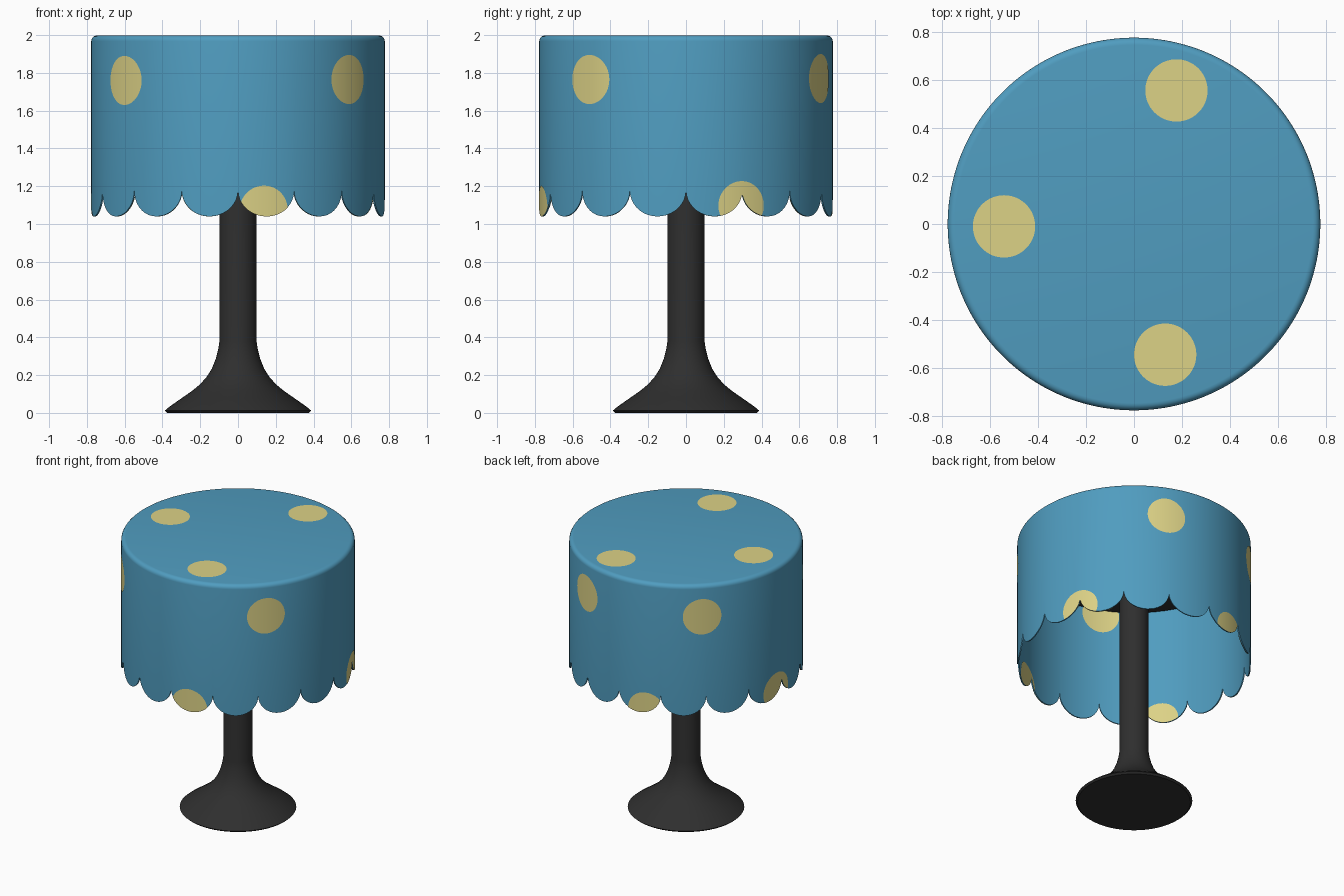
import bpy, bmesh, math
from math import sin, cos, pi, radians, sqrt

if "Cube" in bpy.data.objects:
    bpy.data.objects.remove(bpy.data.objects["Cube"])

R, TOP = 0.777, 1.998       # cloth radius and height
SCALLOPS, COLS = 16, 18     # hem scallops, columns in each
SPOT = 0.13


def material(name, rgb):
    m = bpy.data.materials.new(name)
    m.diffuse_color = (*rgb, 1)
    m.use_nodes = True
    m.node_tree.nodes["Principled BSDF"].inputs["Base Color"].default_value = m.diffuse_color
    return m


blue = material("cloth_blue", (0.080, 0.335, 0.525))
yellow = material("spot_yellow", (0.72, 0.645, 0.24))
black = material("stand_black", (0.028, 0.028, 0.028))


def finish(name, bm, mat, recalc=True):
    if recalc:
        bmesh.ops.recalc_face_normals(bm, faces=bm.faces)
    me = bpy.data.meshes.new(name)
    bm.to_mesh(me)
    bm.free()
    me.materials.append(mat)
    ob = bpy.data.objects.new(name, me)
    bpy.context.collection.objects.link(ob)
    bpy.ops.object.select_all(action='DESELECT')
    ob.select_set(True)
    bpy.context.view_layer.objects.active = ob
    bpy.ops.object.shade_smooth_by_angle(angle=radians(35))
    return ob


def revolve(name, angles, profile, mat):
    """Turn a profile(angle) -> [(r, z)] about z; the ends are capped."""
    bm = bmesh.new()
    rings = [[bm.verts.new((r * cos(a), r * sin(a), z)) for r, z in profile(a)] for a in angles]
    for i, p in enumerate(rings):
        q = rings[(i + 1) % len(rings)]
        for k in range(len(p) - 1):
            bm.faces.new((p[k], q[k], q[k + 1], p[k + 1]))
    bm.faces.new([p[0] for p in rings])
    bm.faces.new([p[-1] for p in rings])
    return finish(name, bm, mat)


def hem(a):
    """Height of the scalloped hem at an angle."""
    u = (a * SCALLOPS / (2 * pi)) % 1 * 2 - 1
    return 1.178 - 0.138 * sqrt(max(0, 1 - u * u))


# Tablecloth: thin shell with rounded top edge and scalloped hem
def cloth_profile(a):
    f = 0.03
    bend = [(R - f + f * sin(t * pi / 10), TOP - f + f * cos(t * pi / 10)) for t in range(6)]
    z = hem(a)
    return bend + [(R, z), (R - 0.008, z), (R - 0.008, TOP - 0.03)]


angles = [(s + (1 - cos(pi * c / COLS)) / 2) * 2 * pi / SCALLOPS
          for s in range(SCALLOPS) for c in range(COLS)]
revolve("tablecloth", angles, cloth_profile, blue)


# Spots on the cloth wall, trimmed by the hem
def wall_spot(name, deg, zc, r, inside=False):
    bm = bmesh.new()
    a0, n, prev = radians(deg), 64, None
    for i in range(n + 1):
        s = -SPOT * cos(pi * i / n)
        a = a0 + s / R
        h = sqrt(max(0, SPOT ** 2 - s * s))
        low = max(zc - h, hem(a))
        high = max(zc + h, low + 1e-5)
        cur = [bm.verts.new((r * cos(a), r * sin(a), z)) for z in (low, high)]
        if prev:
            f = bm.faces.new((prev[0], cur[0], cur[1], prev[1]))
            if inside:
                f.normal_flip()
        prev = cur
    finish(name, bm, yellow, recalc=False)


outer = [(219.5, 1.76), (319, 1.765), (66.3, 1.77), (133, 1.765),
         (280.2, 1.073), (22.3, 1.097), (105, 1.06), (176, 1.095)]
inner = [(247, 1.86), (327, 1.76), (70, 1.76), (160, 1.76),
         (217, 1.06), (299, 1.09), (30, 1.07), (125, 1.09)]
for i, (deg, z) in enumerate(outer):
    wall_spot(f"outer_spot_{i + 1}", deg, z, R + 0.002)
for i, (deg, z) in enumerate(inner):
    wall_spot(f"inner_spot_{i + 1}", deg, z, R - 0.0105, True)

# Spots on the top
for i, (x, y) in enumerate([(0.177, 0.557), (-0.542, -0.01), (0.13, -0.545)]):
    bm = bmesh.new()
    bm.faces.new([bm.verts.new((x + SPOT * cos(t * pi / 32), y + SPOT * sin(t * pi / 32), 2.0))
                  for t in range(64)])
    finish(f"top_spot_{i + 1}", bm, yellow, recalc=False)

# Stand: flared foot and column, with the table board under the cloth
round_angles = [i * 2 * pi / 64 for i in range(64)]
stand = [(0.375, 0), (0.388, 0.012), (0.36, 0.035), (0.30, 0.077), (0.245, 0.115), (0.20, 0.152),
         (0.165, 0.192), (0.138, 0.235), (0.118, 0.285), (0.105, 0.335), (0.098, 0.38), (0.098, 1.92)]
revolve("stand", round_angles, lambda a: stand, black)
board = [(0.755, 1.89), (0.755, 1.965)]
revolve("table_board", round_angles, lambda a: board, black)
